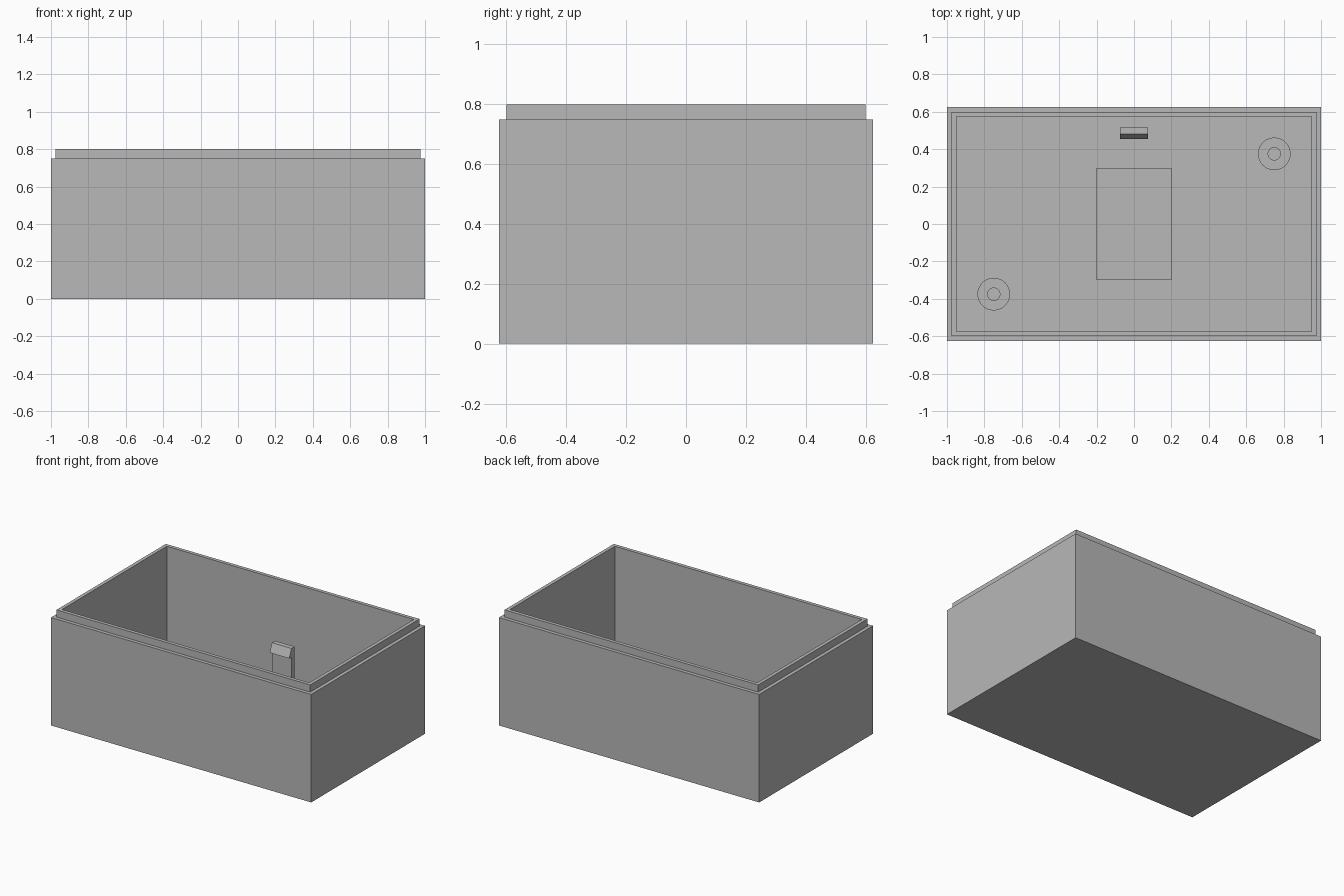
import bpy, bmesh, math

cube = bpy.data.objects.get("Cube")
if cube:
    bpy.data.objects.remove(cube, do_unlink=True)

grey = bpy.data.materials.new("plain grey")
grey.use_nodes = True
grey.diffuse_color = (0.48, 0.48, 0.48, 1)
grey.node_tree.nodes["Principled BSDF"].inputs["Base Color"].default_value = grey.diffuse_color

FLOOR = 0.05


def finish(name, bm, location=(0, 0, 0)):
    bmesh.ops.recalc_face_normals(bm, faces=bm.faces[:])
    mesh = bpy.data.meshes.new(name)
    bm.to_mesh(mesh)
    bm.free()
    mesh.materials.append(grey)
    obj = bpy.data.objects.new(name, mesh)
    obj.location = location
    bpy.context.collection.objects.link(obj)
    return obj


def loft(rings):
    """Skin a closed solid through a list of point rings and cap both ends."""
    bm = bmesh.new()
    loops = [[bm.verts.new(p) for p in ring] for ring in rings]
    n = len(loops[0])
    for a, b in zip(loops, loops[1:]):
        for i in range(n):
            j = (i + 1) % n
            bm.faces.new((a[i], a[j], b[j], b[i]))
    bm.faces.new(loops[0])
    bm.faces.new(loops[-1])
    return bm


def rectangle(hx, hy, z):
    return [(-hx, -hy, z), (hx, -hy, z), (hx, hy, z), (-hx, hy, z)]


def circle(r, z, sides=48):
    angles = [2 * math.pi * i / sides for i in range(sides)]
    return [(r * math.cos(a), r * math.sin(a), z) for a in angles]


# Open case with a stepped lip around the rim
length, width = 1.0, 0.625
case_profile = [(0, 0), (0, 0.75), (0.025, 0.75), (0.025, 0.8), (0.05, 0.8), (0.05, FLOOR)]
finish("case_shell", loft([rectangle(length - d, width - d, z) for d, z in case_profile]))

# Raised pad in the middle of the floor
finish("floor_pad", loft([rectangle(0.2, 0.3, z) for z in (FLOOR - 0.01, FLOOR + 0.03)]))

# Two hollow screw posts in opposite corners
post_profile = [(0.087, FLOOR - 0.01), (0.087, 0.3), (0.033, 0.3), (0.033, FLOOR)]
for name, side in (("left_screw_post", 1), ("right_screw_post", -1)):
    post = finish(name, loft([circle(r, z) for r, z in post_profile]),
                  (0.75 * side, 0.375 * side, 0))
    bpy.ops.object.select_all(action="DESELECT")
    post.select_set(True)
    bpy.context.view_layer.objects.active = post
    bpy.ops.object.shade_smooth_by_angle(angle=math.radians(30))

# Snap clip with a sloped hook facing the front
clip_profile = [(0.515, FLOOR - 0.01), (0.515, 0.4), (0.48, 0.4),
                (0.455, 0.34), (0.48, 0.34), (0.48, FLOOR - 0.01)]
finish("snap_clip", loft([[(x, y, z) for y, z in clip_profile] for x in (-0.075, 0.075)]))
